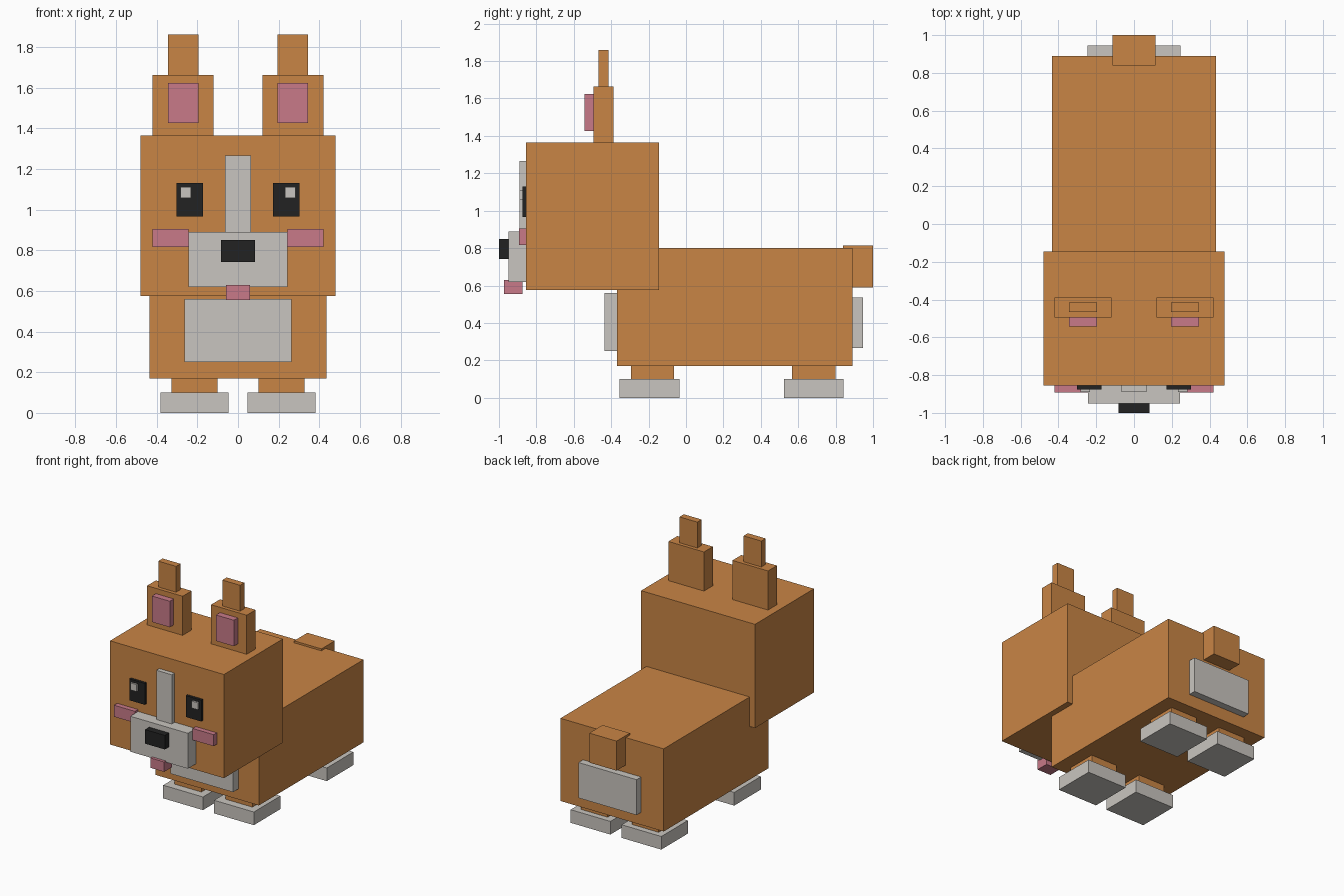
import bpy
import bmesh

if "Cube" in bpy.data.objects:
    bpy.data.objects.remove(bpy.data.objects["Cube"])


def material(name, color):
    m = bpy.data.materials.new(name)
    m.diffuse_color = (*color, 1.0)
    m.use_nodes = True
    m.node_tree.nodes["Principled BSDF"].inputs["Base Color"].default_value = m.diffuse_color
    return m


ORANGE = material("orange_fur", (0.584, 0.235, 0.060))
WHITE = material("pale_fur", (0.584, 0.558, 0.523))
PINK = material("pink_skin", (0.578, 0.195, 0.250))
BLACK = material("black", (0.016, 0.016, 0.016))


def box(name, mat, xs, ys, zs):
    """Flat-faced block spanning the given ranges."""
    mesh = bpy.data.meshes.new(name)
    bm = bmesh.new()
    bmesh.ops.create_cube(bm, size=1.0)
    for v in bm.verts:
        for i, (lo, hi) in enumerate((xs, ys, zs)):
            v.co[i] = hi if v.co[i] > 0 else lo
    bm.to_mesh(mesh)
    bm.free()
    mesh.materials.append(mat)
    ob = bpy.data.objects.new(name, mesh)
    bpy.context.collection.objects.link(ob)
    return ob


def center(name, mat, half, ys, zs):
    box(name, mat, (-half, half), ys, zs)


def pair(name, mat, xs, ys, zs):
    """One block on each side of the centre plane."""
    box("right_" + name, mat, xs, ys, zs)
    box("left_" + name, mat, (-xs[1], -xs[0]), ys, zs)


# Body, chest, rump and tail
center("body", ORANGE, 0.435, (-0.37, 0.89), (0.17, 0.80))
center("chest_patch", WHITE, 0.263, (-0.435, -0.37), (0.25, 0.56))
center("rump_patch", WHITE, 0.245, (0.89, 0.945), (0.265, 0.535))
center("tail", ORANGE, 0.115, (0.84, 1.0), (0.59, 0.815))

# Head and face
center("head", ORANGE, 0.48, (-0.855, -0.145), (0.575, 1.365))
center("muzzle", WHITE, 0.243, (-0.95, -0.855), (0.62, 0.89))
center("blaze", WHITE, 0.065, (-0.89, -0.855), (0.89, 1.265))
center("nose", BLACK, 0.083, (-1.0, -0.95), (0.743, 0.85))
center("tongue", PINK, 0.058, (-0.972, -0.875), (0.555, 0.63))
pair("eye", BLACK, (0.173, 0.303), (-0.875, -0.855), (0.967, 1.13))
pair("eye_glint", WHITE, (0.232, 0.284), (-0.89, -0.875), (1.057, 1.11))
pair("cheek", PINK, (0.243, 0.42), (-0.893, -0.855), (0.817, 0.905))

# Ears
pair("ear", ORANGE, (0.12, 0.42), (-0.495, -0.388), (1.365, 1.663))
pair("ear_tip", ORANGE, (0.195, 0.345), (-0.467, -0.415), (1.663, 1.86))
pair("inner_ear", PINK, (0.195, 0.345), (-0.543, -0.495), (1.425, 1.623))

# Legs and paws
for end, y in (("front", -0.195), ("back", 0.683)):
    pair(end + "_leg", ORANGE, (0.102, 0.328), (y - 0.115, y + 0.115)
         if end == "back" else (-0.295, -0.065), (0.10, 0.17))
    pair(end + "_paw", WHITE, (0.047, 0.382), (y - 0.16, y + 0.16), (0.0, 0.10))
